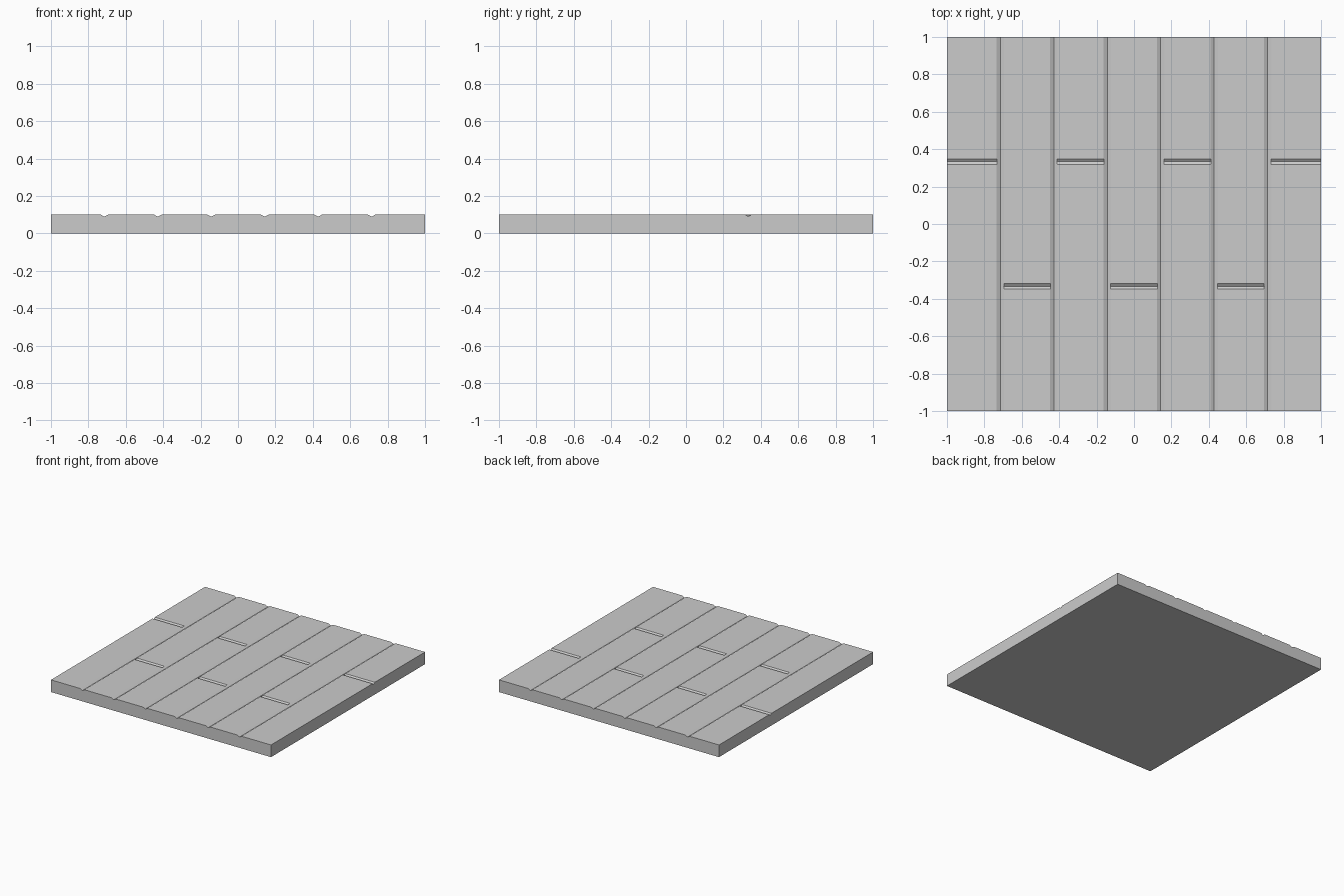
import bpy, bmesh

if "Cube" in bpy.data.objects:
    bpy.data.objects.remove(bpy.data.objects["Cube"])

PLANKS = 7
PITCH = 2 / PLANKS
TOP, DEPTH = 0.1, 0.011
LONG_HALF, CROSS_HALF = 0.02, 0.015


def prism(name, pts, axis, lo, hi):
    """Extrude a 2D profile (u, z) along the x or y axis."""
    def co(u, z, t):
        return (u, t, z) if axis == 'y' else (t, u, z)
    bm = bmesh.new()
    a = [bm.verts.new(co(u, z, lo)) for u, z in pts]
    b = [bm.verts.new(co(u, z, hi)) for u, z in pts]
    bm.faces.new(a)
    bm.faces.new(b[::-1])
    for i in range(len(pts)):
        j = (i + 1) % len(pts)
        bm.faces.new((a[i], b[i], b[j], a[j]))
    bmesh.ops.recalc_face_normals(bm, faces=bm.faces)
    me = bpy.data.meshes.new(name)
    bm.to_mesh(me)
    bm.free()
    ob = bpy.data.objects.new(name, me)
    bpy.context.collection.objects.link(ob)
    return ob


# Slab with V grooves running between the planks
profile = [(-1, 0), (-1, TOP)]
for i in range(1, PLANKS):
    x = -1 + i * PITCH
    profile += [(x - LONG_HALF, TOP), (x, TOP - DEPTH), (x + LONG_HALF, TOP)]
profile += [(1, TOP), (1, 0)]
floor = prism("plank_floor", profile, 'y', -1, 1)

# Staggered butt joints, one across each plank
over = 0.01
k = 1 + over / DEPTH
for i in range(PLANKS):
    y = 1 / 3 if i % 2 == 0 else -1 / 3
    lo = -1.05 if i == 0 else -1 + i * PITCH + LONG_HALF - 0.002
    hi = 1.05 if i == PLANKS - 1 else -1 + (i + 1) * PITCH - LONG_HALF + 0.002
    v = [(y - CROSS_HALF * k, TOP + over), (y, TOP - DEPTH),
         (y + CROSS_HALF * k, TOP + over)]
    cutter = prism("joint_cutter", v, 'x', lo, hi)
    cutter.hide_render = True
    mod = floor.modifiers.new("joint", 'BOOLEAN')
    mod.operation = 'DIFFERENCE'
    mod.solver = 'EXACT'
    mod.object = cutter
    bpy.context.view_layer.objects.active = floor
    bpy.ops.object.modifier_apply(modifier=mod.name)
    bpy.data.objects.remove(cutter)
